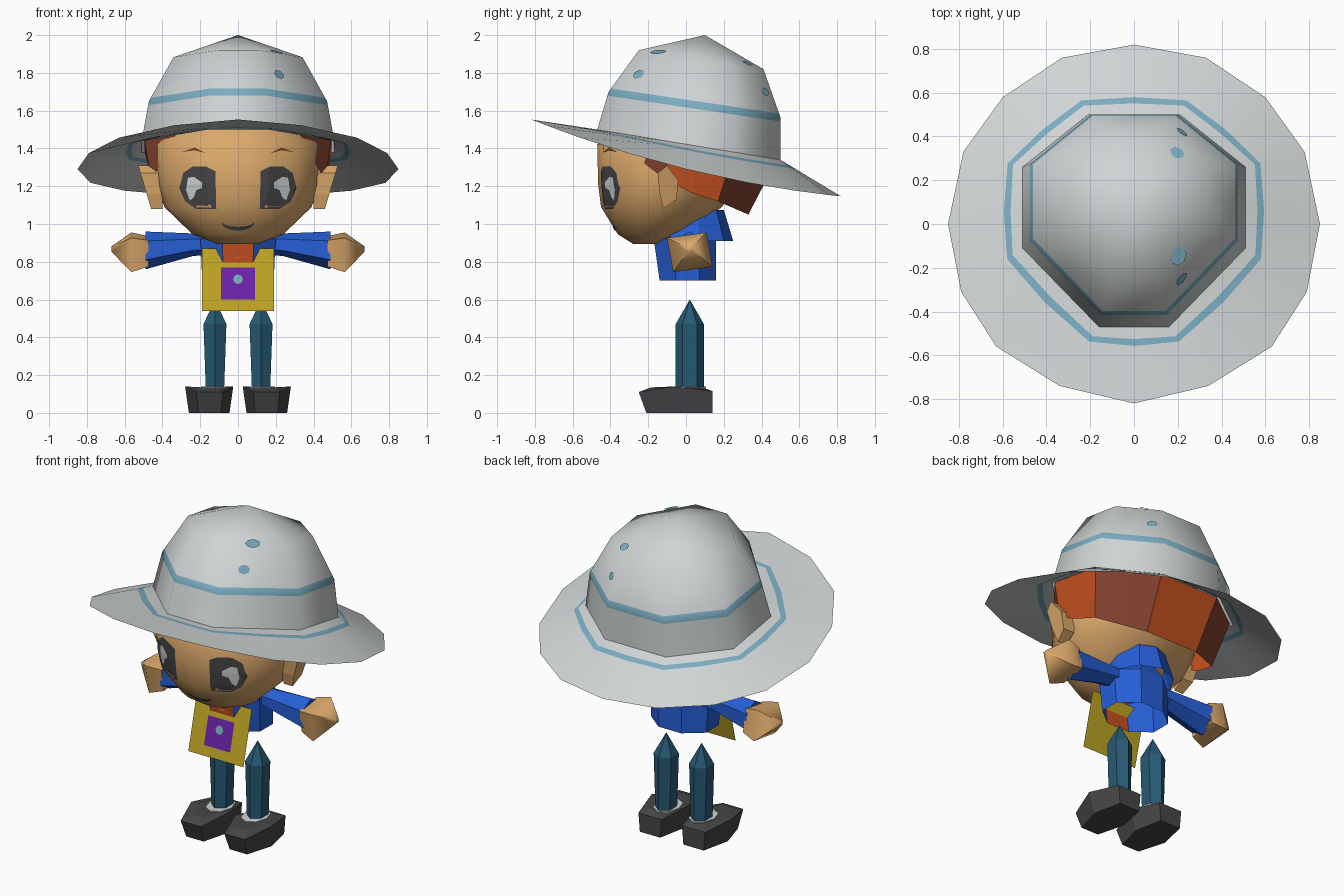
import bpy, bmesh, math
from mathutils import Vector
from mathutils.bvhtree import BVHTree

if "Cube" in bpy.data.objects:
    bpy.data.objects.remove(bpy.data.objects["Cube"])


def material(name, r, g, b):
    lin = [((c / 255 + 0.055) / 1.055) ** 2.4 for c in (r, g, b)]
    m = bpy.data.materials.new(name)
    m.diffuse_color = (*lin, 1)
    m.use_nodes = True
    m.node_tree.nodes["Principled BSDF"].inputs["Base Color"].default_value = m.diffuse_color
    return m


GREY = material("hat_grey", 208, 212, 212)
SKY = material("stripe_blue", 122, 172, 192)
SKIN = material("skin", 220, 169, 107)
ORANGE = material("orange_red", 200, 82, 32)
BROWN = material("hair_brown", 132, 66, 48)
DARK = material("charcoal", 70, 70, 72)
BLUE = material("jacket_blue", 38, 95, 215)
YELLOW = material("board_yellow", 190, 164, 36)
PURPLE = material("patch_purple", 108, 35, 168)
TEAL = material("trouser_teal", 38, 90, 115)


def finish(name, bm, mats, rule=None, smooth=None):
    bm.normal_update()
    for f in bm.faces:
        f.material_index = rule(f) if rule else f.material_index
    me = bpy.data.meshes.new(name)
    bm.to_mesh(me)
    bm.free()
    for m in mats:
        me.materials.append(m)
    ob = bpy.data.objects.new(name, me)
    bpy.context.collection.objects.link(ob)
    if smooth:
        bpy.ops.object.select_all(action='DESELECT')
        ob.select_set(True)
        bpy.context.view_layer.objects.active = ob
        bpy.ops.object.shade_smooth_by_angle(angle=math.radians(smooth))
    return ob


def loft(name, rings, mats, caps=(False, False), closed=True, rule=None, smooth=None, bands=()):
    """Skin a list of rings; bands lists the ring gaps that use the second colour."""
    bm = bmesh.new()
    vs = [[bm.verts.new(p) for p in r] for r in rings]
    n = len(rings[0])
    for k in range(len(vs) - 1):
        a, b = vs[k], vs[k + 1]
        for i in range(n if closed else n - 1):
            j = (i + 1) % n
            bm.faces.new((a[i], a[j], b[j], b[i])).material_index = int(k in bands)
    if caps[0]:
        bm.faces.new(vs[0][::-1])
    if caps[1]:
        bm.faces.new(vs[-1])
    bmesh.ops.remove_doubles(bm, verts=bm.verts, dist=0.0005)
    if all(caps):
        bmesh.ops.recalc_face_normals(bm, faces=bm.faces)
    return finish(name, bm, mats, rule, smooth)


def mirrored(half):
    """Full counter-clockwise ring from a half outline running back to front."""
    return (half + [(-x, y) for x, y in half[-2:0:-1]])[::-1]


def lerp(r, s, t):
    return [tuple(Vector(p).lerp(Vector(q), t)) for p, q in zip(r, s)]


def oval(n, rx, y0, y1, z, turn=0.0, cx=0.0):
    out = []
    for i in range(n):
        a = 2 * math.pi * (i + turn) / n
        out.append((cx + rx * math.cos(a), (y0 + y1) / 2 + (y1 - y0) / 2 * math.sin(a), z))
    return out


# Hat: tilted octagonal crown with a stripe, and a drooping brim
inner_half = [(0, .5), (.21, .5), (.36, .38), (.51, .26), (.51, .075),
              (.51, -.11), (.335, -.29), (.16, -.47), (0, -.47)]
outer_half = [(0, .82), (.33, .76), (.6, .58), (.78, .33), (.85, 0),
              (.79, -.31), (.63, -.56), (.34, -.74), (0, -.82)]


def crown_ring(sx, y0, y1, z0, z1):
    out = []
    for x, y in mirrored(inner_half):
        t = (y + .47) / .97
        out.append((x * sx, y0 + (y1 - y0) * t, z0 + (z1 - z0) * t))
    return out


base = crown_ring(1, -.47, .5, 1.50, 1.34)
mid = crown_ring(.925, -.41, .5, 1.70, 1.565)
upper = crown_ring(.67, -.25, .41, 1.92, 1.82)
tip = [(0, .1, 2.0)] * 16
crown = loft("hat_crown", [base, lerp(base, mid, .9), mid, lerp(mid, upper, .08), upper, tip],
             [GREY, SKY], smooth=50, bands=(1, 2))
rim = [(x, y, 1.29 - .248 * y + .06 * (y / .82) ** 2) for x, y in mirrored(outer_half)]
loft("hat_brim", [rim, lerp(base, rim, .25), lerp(base, rim, .16), base],
     [GREY, SKY], smooth=30, bands=(1,))

# Head
head = loft("head", [oval(16, .11, -.28, -.12, .895), oval(16, .24, -.36, .0, .945),
                     oval(16, .39, -.45, .19, 1.09), oval(16, .43, -.465, .28, 1.21),
                     oval(16, .45, -.47, .36, 1.42), oval(16, .40, -.40, .36, 1.5)],
            [SKIN], caps=(True, True), smooth=45)


def tree(ob):
    return BVHTree.FromPolygons([v.co for v in ob.data.vertices],
                                [tuple(p.vertices) for p in ob.data.polygons])


head_tree, crown_tree = tree(head), tree(crown)


# Painted details laid over the curved face
def face_plate(name, pts, mat, lift):
    bm = bmesh.new()
    bm.faces.new([bm.verts.new((x, 0, z)) for x, z in pts])
    bmesh.ops.triangulate(bm, faces=bm.faces)
    bmesh.ops.subdivide_edges(bm, edges=bm.edges, cuts=4, use_grid_fill=True)
    for v in bm.verts:
        hit = head_tree.ray_cast(Vector((v.co.x, -2, v.co.z)), Vector((0, 1, 0)))[0]
        v.co.y = hit.y - lift if hit else -.3
    bm.normal_update()
    if sum(f.normal.y for f in bm.faces) > 0:
        bmesh.ops.reverse_faces(bm, faces=bm.faces)
    finish(name, bm, [mat])


eye = [(.12, 1.28), (.17, 1.305), (.24, 1.305), (.29, 1.27), (.31, 1.19),
       (.28, 1.12), (.22, 1.08), (.115, 1.08)]
shine = [(.19, 1.22), (.235, 1.25), (.265, 1.245), (.275, 1.18), (.255, 1.125),
         (.235, 1.14), (.22, 1.18), (.19, 1.19)]
brow = [(.17, 1.375), (.23, 1.405), (.30, 1.38), (.23, 1.39)]
for s, side in ((1, "right"), (-1, "left")):
    for part, pts, mat, lift in (("eye", eye, DARK, .004), ("eye_shine", shine, GREY, .008),
                                 ("eyebrow", brow, BROWN, .005)):
        face_plate(f"{side}_{part}", [(s * x, z) for x, z in pts], mat, lift)
arc = [(.085 * math.cos(a), math.sin(a)) for a in (math.pi * (1 + i / 8) for i in range(9))]
face_plate("mouth", [(x, 1.005 + .04 * h) for x, h in arc]
           + [(x * .95, 1.007 + .022 * h) for x, h in arc[::-1]], DARK, .004)

# Blue spots on the crown
for i, (x, y, z, r) in enumerate(((.24, -.27, 1.81, .035), (.21, -.15, 1.93, .045),
                                  (.2, .33, 1.86, .035), (.22, .42, 1.70, .03))):
    p, nrm, _, _ = crown_tree.find_nearest(Vector((x, y, z)))
    nrm = nrm if nrm.z > 0 else -nrm
    q = nrm.to_track_quat('Z', 'Y')
    bm = bmesh.new()
    bm.faces.new([bm.verts.new(p + nrm * .006 + q @ Vector((r * math.cos(a), r * .8 * math.sin(a), 0)))
                  for a in (math.tau * k / 7 for k in range(7))])
    finish(f"hat_spot_{i + 1}", bm, [SKY])

# Hair: open band below the hat, diagonal panels darker
hair_low = [(0, .33, 1.05), (.18, .33, 1.05), (.31, .25, 1.085), (.43, .17, 1.12),
            (.455, .03, 1.165), (.462, -.1, 1.23), (.41, -.22, 1.32)]
hair_top = [(x * .97, y * .97, 1.43 - .165 * y) for x, y in inner_half[:7]]


def both(h):
    return ([(-x, y, z) for x, y, z in h[:0:-1]] + h)[::-1]


loft("hair", [both(hair_low), both(hair_top)], [ORANGE, BROWN], closed=False,
     rule=lambda f: int(.3 < abs(f.normal.x) < .85))

# Torso: open jacket with an orange shirt front
loft("jacket", [oval(8, .205, -.152, .172, .70, .5), oval(8, .215, -.184, .172, .92, .5),
                oval(8, .13, -.13, .13, 1.0, .5)], [BLUE, ORANGE],
     rule=lambda f: int(f.normal.y < -.85 and f.calc_center_median().z < .92))


def collar_ring(rx, ry, z):
    return [(rx * math.cos(a), ry * math.sin(a), z)
            for a in (math.radians(-20 + 220 * i / 6) for i in range(7))]


loft("collar", [collar_ring(.21, .25, .91), collar_ring(.16, .2, 1.075)], [BLUE], closed=False)


# Hanging board with a patch and a small emblem spot, leaning forward at the bottom
def board_plate(name, pts, mat, lift):
    bm = bmesh.new()
    bm.faces.new([bm.verts.new((x, -.135 - .25 * (.87 - z) - lift, z)) for x, z in pts])
    finish(name, bm, [mat])


board_plate("board", [(-.19, .54), (.19, .54), (.19, .87), (-.19, .87)], YELLOW, 0)
board_plate("board_patch", [(-.09, .6), (.09, .6), (.09, .77), (-.09, .77)], PURPLE, .004)
board_plate("board_dot", [(.026 * math.cos(a), .708 + .026 * math.sin(a))
                          for a in (math.tau * k / 8 for k in range(8))], SKY, .008)
board_plate("shirt_tip", [(0, .81), (.085, .87), (.05, .9), (-.05, .9), (-.085, .87)], ORANGE, .012)


# Limbs and ears, mirrored
def x_ring(n, s, x, y0, y1, z0, z1, turn):
    return [(s * x, (y0 + y1) / 2 + (y1 - y0) / 2 * math.cos(a),
             (z0 + z1) / 2 + (z1 - z0) / 2 * math.sin(a))
            for a in (math.tau * (i + turn) / n for i in range(n))]


ear_pts = [(-.15, 1.27), (-.10, 1.31), (-.04, 1.23), (-.05, 1.13), (-.12, 1.08), (-.14, 1.16)]
shoe_low = [(.07, .14), (.11, -.04), (.06, -.21), (-.06, -.21), (-.105, -.04), (-.07, .14)]
shoe_top = [(.08, .14, .115), (.13, -.06, .14), (.07, -.25, .11),
            (-.07, -.25, .11), (-.125, -.06, .14), (-.08, .14, .115)]
for s, side in ((1, "right"), (-1, "left")):
    loft(f"{side}_sleeve", [x_ring(6, s, .14, -.06, .09, .84, .95, .5),
                            x_ring(6, s, .24, -.06, .09, .83, .95, .5),
                            x_ring(6, s, .49, -.08, .12, .76, .96, .5)],
         [BLUE], caps=(True, True), smooth=35)
    loft(f"{side}_hand", [x_ring(4, s, .475, -.10, .14, .755, .955, .6),
                          x_ring(4, s, .565, -.13, .17, .72, .98, .6),
                          x_ring(4, s, .67, .0, .04, .85, .885, .6)],
         [SKIN], caps=(True, True), smooth=60)
    loft(f"{side}_ear", [[(s * .40, y, z) for y, z in ear_pts],
                         [(s * (.46 + .3 * (z - 1.08)), y, z) for y, z in ear_pts]],
         [SKIN], caps=(True, True))
    cx = s * .122
    loft(f"{side}_leg", [oval(6, .055, -.055, .095, .1, .5, cx), oval(6, .07, -.055, .095, .47, .5, cx),
                         [(cx, .02, .6)] * 6], [TEAL], caps=(True, False))
    sx = s * .15
    loft(f"{side}_shoe", [[(sx + s * x, y, 0) for x, y in shoe_low],
                          [(sx + s * x, y, z) for x, y, z in shoe_top],
                          [(sx + s * x * .6, y * .7 - .01, .135) for x, y, z in shoe_top]],
         [DARK], caps=(True, True))
    loft(f"{side}_ankle_lining", [oval(8, .075, -.10, .105, z, 0, cx) for z in (.132, .14)],
         [GREY], caps=(True, True))
